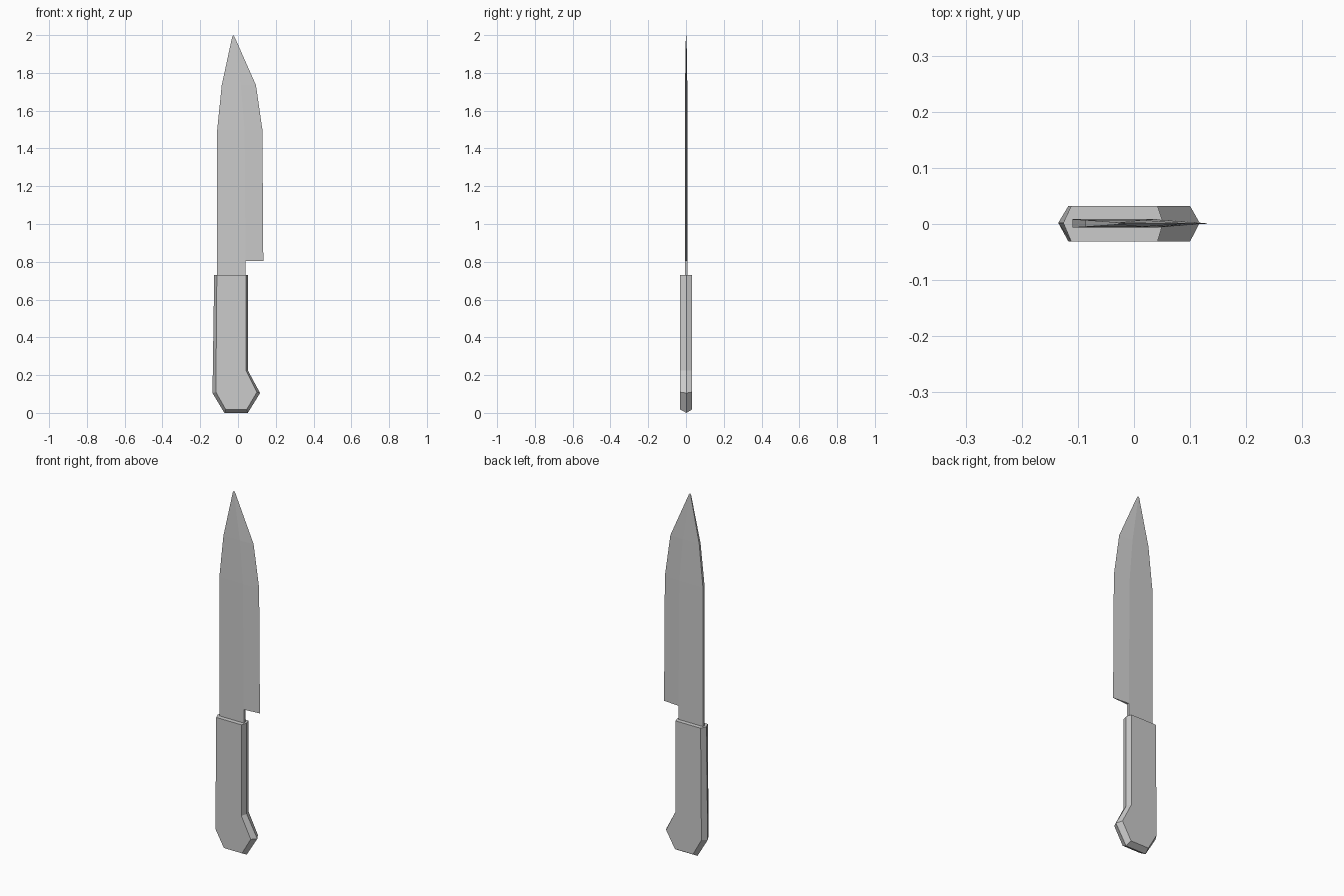
import bpy, bmesh

if "Cube" in bpy.data.objects:
    bpy.data.objects.remove(bpy.data.objects["Cube"])


def finish(bm, name):
    bmesh.ops.recalc_face_normals(bm, faces=bm.faces)
    mesh = bpy.data.meshes.new(name)
    bm.to_mesh(mesh)
    bm.free()
    obj = bpy.data.objects.new(name, mesh)
    bpy.context.collection.objects.link(obj)
    return obj


def ring(bm, points):
    return [bm.verts.new(p) for p in points]


def bridge(bm, a, b):
    n = len(a)
    for i in range(n):
        j = (i + 1) % n
        bm.faces.new((a[i], a[j], b[j], b[i]))


# Handle: flat side faces with a wider ridge line around the middle
face = [(-0.112, 0.73), (-0.117, 0.11), (-0.065, 0.018), (0.046, 0.018),
        (0.1, 0.11), (0.042, 0.225), (0.042, 0.73)]
ridge = [(-0.126, 0.73), (-0.135, 0.105), (-0.072, 0), (0.052, 0),
         (0.117, 0.105), (0.052, 0.225), (0.052, 0.73)]
bm = bmesh.new()
front, mid, back = [ring(bm, [(x, y, z) for x, z in prof])
                    for prof, y in ((face, -0.031), (ridge, 0.002), (face, 0.032))]
bridge(bm, front, mid)
bridge(bm, mid, back)
bm.faces.new(front)
bm.faces.new(back)
finish(bm, "handle")

# Blade: spine slab with a ground wedge running to a sharp edge
Y = 0.001
# z, spine x, grind line x, edge x, half thickness
rows = [(0.805, -0.11, 0.04, 0.134, 0.0075),
        (1.50, -0.11, 0.035, 0.129, 0.0075),
        (1.735, -0.086, 0.015, 0.095, 0.006),
        (1.99, -0.031, -0.025, -0.018, 0.002)]
bm = bmesh.new()
sections = [ring(bm, [(s, Y - t, z), (g, Y - t, z), (e, Y, z), (g, Y + t, z), (s, Y + t, z)])
            for z, s, g, e, t in rows]
for a, b in zip(sections, sections[1:]):
    bridge(bm, a, b)

# Point of the blade
tip = bm.verts.new((-0.025, Y, 2.0))
top = sections[-1]
for i in range(5):
    bm.faces.new((top[i], top[(i + 1) % 5], tip))

# Heel face and tang reaching into the handle
heel = sections[0]
bm.faces.new((heel[1], heel[2], heel[3]))
neck = [heel[0], heel[1], heel[3], heel[4]]
tang = ring(bm, [(v.co.x, v.co.y, 0.71) for v in neck])
bridge(bm, tang, neck)
bm.faces.new(tang)
finish(bm, "blade")
